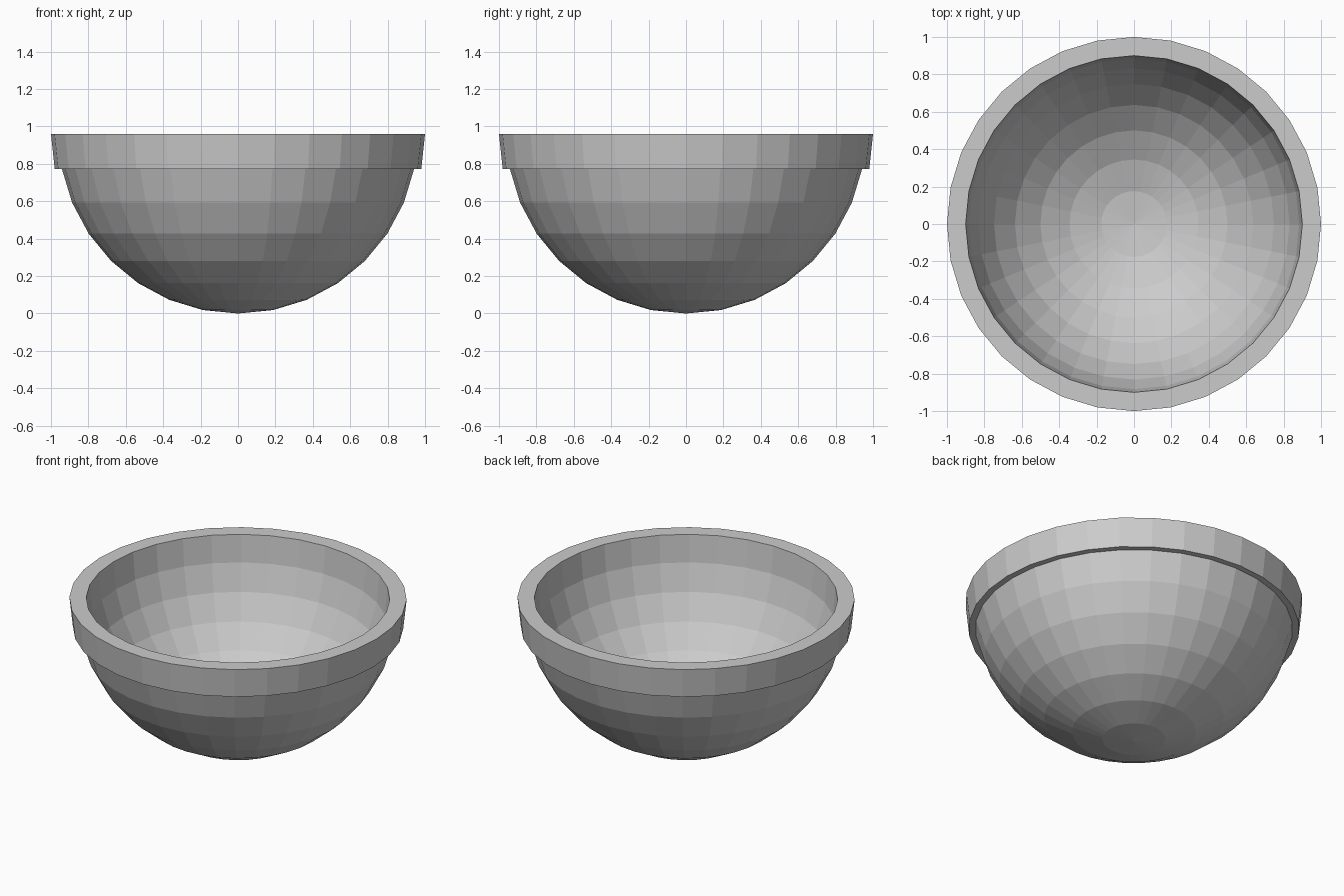
import bpy
import bmesh
from math import sin, cos, pi

if "Cube" in bpy.data.objects:
    bpy.data.objects.remove(bpy.data.objects["Cube"])

SIDES = 32      # facets around the bowl
RINGS = 8       # bands from base to rim
HEIGHT = 0.96   # sphere centre and rim height


def arc(radius, steps):
    """Points on a quarter circle, measured upward from the bowl's base."""
    return [(radius * sin(k * pi / 16), HEIGHT - radius * cos(k * pi / 16)) for k in steps]


# Profile: outer shell, stepped rim band, flat lip, inner shell
profile = arc(0.96, range(RINGS))
profile += [(0.98, profile[-1][1]), (1.0, HEIGHT)]
profile += arc(0.9, range(RINGS, -1, -1))

# Spin the profile into a closed bowl
bm = bmesh.new()
verts = [bm.verts.new((r, 0, z)) for r, z in profile]
edges = [bm.edges.new(pair) for pair in zip(verts, verts[1:])]
bmesh.ops.spin(bm, geom=verts + edges, cent=(0, 0, 0), axis=(0, 0, 1),
               angle=2 * pi, steps=SIDES, use_duplicate=False)
bmesh.ops.remove_doubles(bm, verts=bm.verts[:], dist=1e-4)
bmesh.ops.recalc_face_normals(bm, faces=bm.faces[:])

mesh = bpy.data.meshes.new("bowl")
bm.to_mesh(mesh)
bm.free()
bpy.context.collection.objects.link(bpy.data.objects.new("bowl", mesh))
